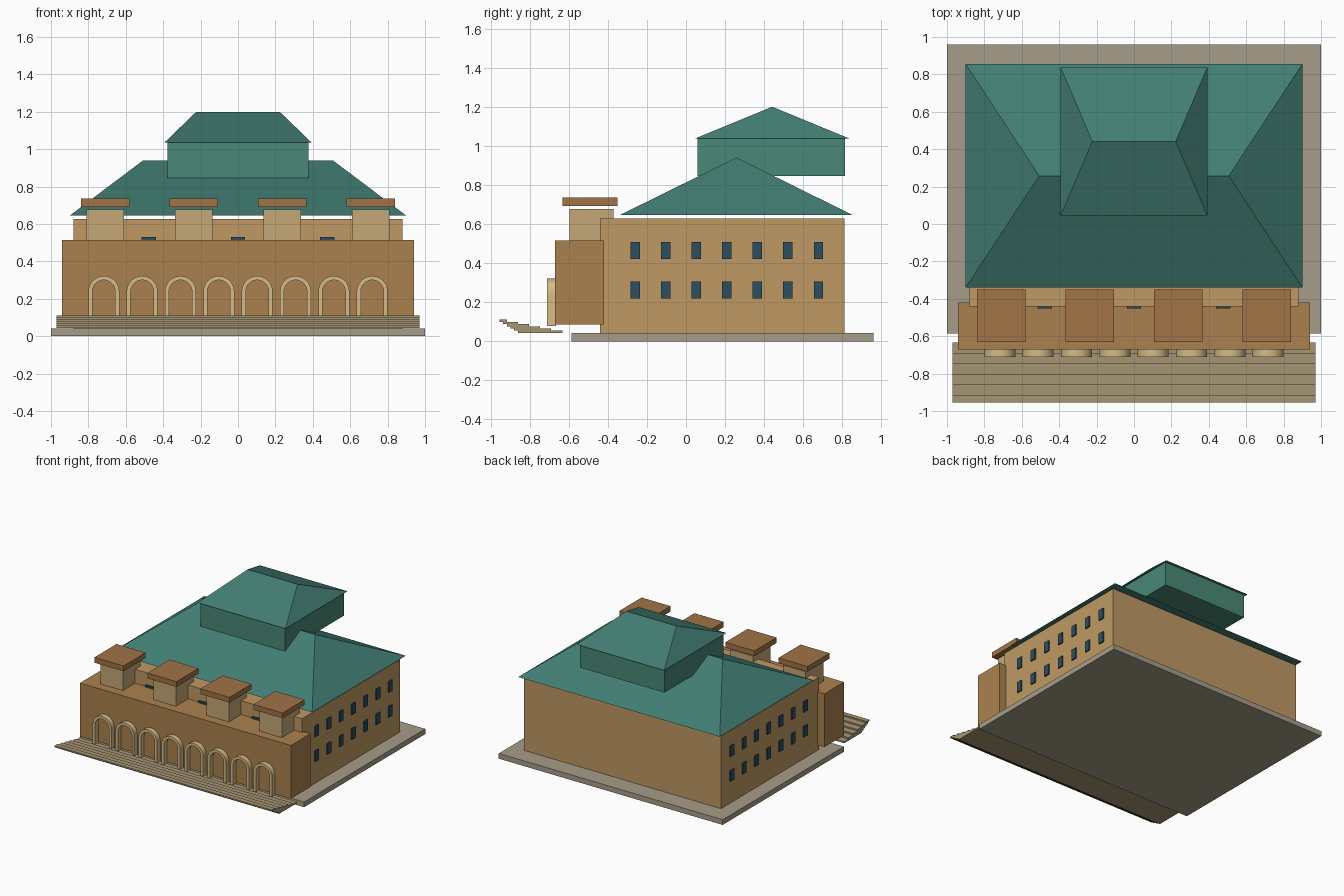
import bpy, bmesh
from math import pi, sin, cos

if "Cube" in bpy.data.objects:
    bpy.data.objects.remove(bpy.data.objects["Cube"])


def material(name, r, g, b):
    m = bpy.data.materials.new(name)
    m.diffuse_color = tuple((c / 255) ** 2.2 for c in (r, g, b)) + (1,)
    m.use_nodes = True
    m.node_tree.nodes["Principled BSDF"].inputs["Base Color"].default_value = m.diffuse_color
    return m


STONE = material("stone", 165, 155, 135)
STEP = material("step_stone", 165, 148, 115)
WALL = material("wall", 190, 152, 100)
PORCH = material("porch_brick", 170, 128, 80)
PIER = material("pier_stone", 196, 166, 118)
CAP = material("cap_brick", 160, 115, 72)
TRIM = material("arch_trim", 212, 186, 135)
GREEN = material("roof_green", 68, 125, 115)
LIGHT_GREEN = material("lantern_green", 75, 135, 118)
GLASS = material("glass", 48, 78, 95)


def mesh_object(name, verts, faces, mat):
    me = bpy.data.meshes.new(name)
    me.from_pydata(verts, [], faces)
    bm = bmesh.new()
    bm.from_mesh(me)
    bmesh.ops.recalc_face_normals(bm, faces=bm.faces)
    bm.to_mesh(me)
    bm.free()
    me.materials.append(mat)
    ob = bpy.data.objects.new(name, me)
    bpy.context.collection.objects.link(ob)
    return ob


def box(name, xs, ys, zs, mat):
    verts = [(x, y, z) for x in xs for y in ys for z in zs]
    faces = [(0, 1, 3, 2), (4, 5, 7, 6), (0, 1, 5, 4),
             (2, 3, 7, 6), (0, 2, 6, 4), (1, 3, 7, 5)]
    return mesh_object(name, verts, faces, mat)


def hip_roof(name, hx, y0, y1, z0, z1, ridge, mat):
    ym = (y0 + y1) / 2
    verts = [(-hx, y0, z0), (hx, y0, z0), (hx, y1, z0), (-hx, y1, z0),
             (-ridge, ym, z1), (ridge, ym, z1)]
    faces = [(0, 1, 5, 4), (1, 2, 5), (2, 3, 4, 5), (3, 0, 4), (3, 2, 1, 0)]
    return mesh_object(name, verts, faces, mat)


def arch(name, cx, y0, y1, z0, zc, r_out, r_in, mat, seg=20):
    # One closed band: leg, half circle, leg, extruded in y
    verts, faces = [], []
    for r in (r_out, r_in):
        path = [(cx + r, z0)]
        path += [(cx + r * cos(pi * i / seg), zc + r * sin(pi * i / seg)) for i in range(seg + 1)]
        path += [(cx - r, z0)]
        for y in (y0, y1):
            verts += [(x, y, z) for x, z in path]
    n = seg + 3
    of, ob, nf, nb = 0, n, 2 * n, 3 * n
    for i in range(n - 1):
        for a, b in ((of, ob), (ob, nb), (nb, nf), (nf, of)):
            faces.append((a + i, a + i + 1, b + i + 1, b + i))
    for i in (0, n - 1):
        faces.append((of + i, ob + i, nb + i, nf + i))
    obj = mesh_object(name, verts, faces, mat)
    bpy.ops.object.select_all(action='DESELECT')
    obj.select_set(True)
    bpy.context.view_layer.objects.active = obj
    bpy.ops.object.shade_smooth_by_angle(angle=0.5)
    return obj


# Base and main block
box("base_slab", (-1, 1), (-0.585, 0.96), (0, 0.042), STONE)
box("main_block", (-0.88, 0.88), (-0.44, 0.81), (0.042, 0.627), WALL)

# Roofs and lantern storey
hip_roof("main_roof", 0.90, -0.34, 0.855, 0.645, 0.94, 0.507, GREEN)
box("lantern", (-0.377, 0.377), (0.06, 0.813), (0.845, 1.037), LIGHT_GREEN)
hip_roof("lantern_roof", 0.392, 0.045, 0.837, 1.037, 1.20, 0.223, GREEN)

# Front porch with arcade
box("porch", (-0.942, 0.942), (-0.67, -0.42), (0.085, 0.515), PORCH)
for i in range(8):
    arch("porch_arch", -0.7175 + 0.205 * i, -0.71, -0.665, 0.077, 0.239, 0.083, 0.061, TRIM)

# Thin overlapping front steps
for i in range(6):
    z = 0.043 + 0.0112 * i
    box("front_step", (-0.97, 0.97), (-0.86 - 0.019 * i, -0.633 - 0.0565 * i),
        (z, z + 0.0112), STEP)

# Roof piers with floating caps
for x in (-0.71, -0.237, 0.237, 0.71):
    box("roof_pier", (x - 0.1, x + 0.1), (-0.597, -0.37), (0.515, 0.677), PIER)
    box("pier_cap", (x - 0.13, x + 0.13), (-0.632, -0.35), (0.692, 0.735), CAP)

# Side windows, mirrored, and small upper front windows
for side in (-1, 1):
    for i in range(7):
        y = -0.26 + 0.1563 * i
        for z in (0.22, 0.42):
            box("side_window", sorted((side * 0.87, side * 0.89)),
                (y - 0.024, y + 0.024), (z, z + 0.087), GLASS)
for x in (-0.477, 0, 0.477):
    box("front_window", (x - 0.038, x + 0.038), (-0.453, -0.435), (0.43, 0.53), GLASS)
